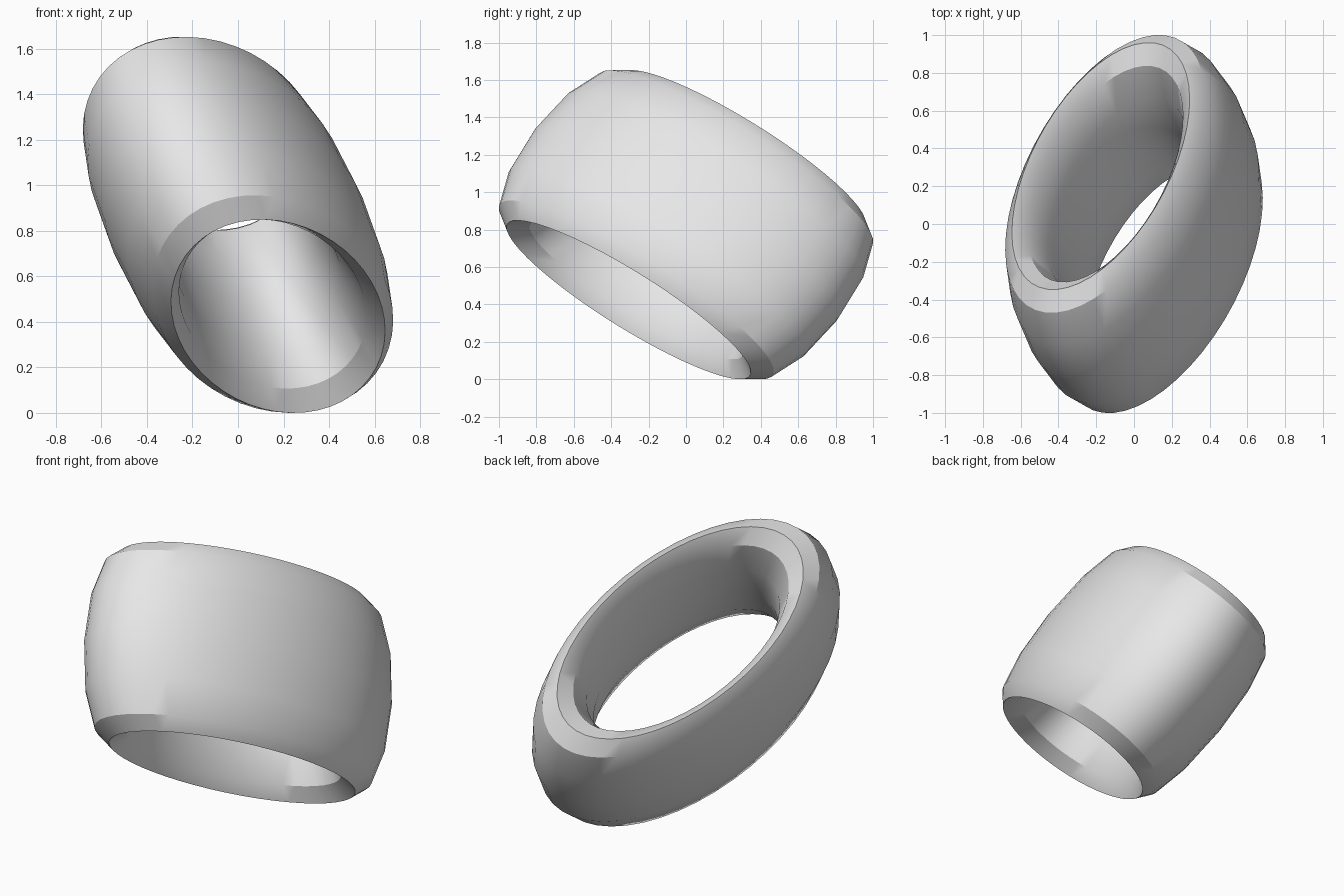
import bpy
import math
from mathutils import Matrix, Vector

# Remove the default cube
cube = bpy.data.objects.get("Cube")
if cube:
    bpy.data.objects.remove(cube, do_unlink=True)

# Plain grey material
grey = bpy.data.materials.new("plain_grey")
grey.use_nodes = True
colour = (0.8, 0.8, 0.8, 1.0)
grey.diffuse_color = colour
grey.node_tree.nodes["Principled BSDF"].inputs["Base Color"].default_value = colour

# Torus with a twelve-sided section, stretched into a tall oval band
bpy.ops.mesh.primitive_torus_add(
    major_radius=1.0, minor_radius=0.25, major_segments=48, minor_segments=12)
band = bpy.context.object
band.name = "oval_band"
band.data.materials.append(grey)

# Tilt: long axis of the oval and the axis through the hole
axis = Vector((-0.329, 0.573, 0.751)).normalized()
long_axis = Vector((0.351, 0.812, -0.466))
long_axis = (long_axis - axis * long_axis.dot(axis)).normalized()
short_axis = axis.cross(long_axis)
tilt = Matrix((long_axis, short_axis, axis)).transposed().to_4x4()
band.data.transform(tilt @ Matrix.Diagonal((0.803, 0.43, 2.14, 1.0)))

# Stand the band on the ground
band.location = (0, 0, -min(v.co.z for v in band.data.vertices))

# Smooth sides with crisp rims
bpy.ops.object.shade_smooth_by_angle(angle=math.radians(30))
